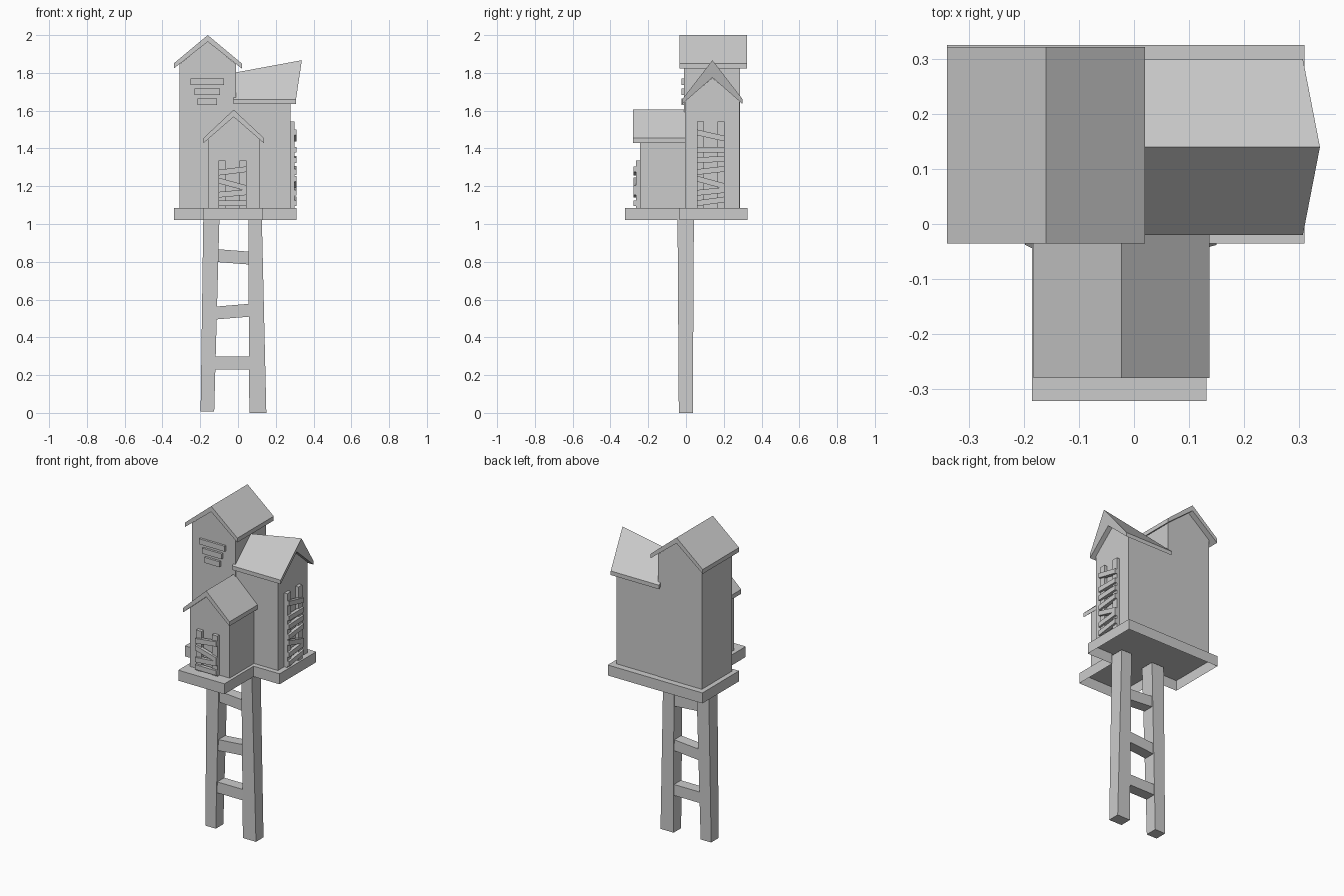
import bpy
from mathutils import Vector, Matrix

cube = bpy.data.objects.get("Cube")
if cube:
    bpy.data.objects.remove(cube)

grey = bpy.data.materials.new("plain_grey")
grey.use_nodes = True
colour = (0.6, 0.6, 0.6, 1)
grey.diffuse_color = colour
grey.node_tree.nodes["Principled BSDF"].inputs["Base Color"].default_value = colour


def loft(name, start, end, cap_start=True):
    """Join two matching loops of points into a flat-faced solid."""
    n = len(start)
    faces = [(i, (i + 1) % n, n + (i + 1) % n, n + i) for i in range(n)]
    faces.append(tuple(range(n, 2 * n)))
    if cap_start:
        faces.append(tuple(reversed(range(n))))
    mesh = bpy.data.meshes.new(name)
    mesh.from_pydata([tuple(p) for p in list(start) + list(end)], [], faces)
    mesh.materials.append(grey)
    # Turn the faces outward when the loops run the other way round
    axis = Vector(end[0]) - Vector(start[0])
    normal = mesh.polygons[n].normal
    if normal.dot(axis) < 0:
        mesh.flip_normals()
    obj = bpy.data.objects.new(name, mesh)
    bpy.context.collection.objects.link(obj)
    return obj


def box(name, x, y, z):
    rect = [(x[0], y[0]), (x[1], y[0]), (x[1], y[1]), (x[0], y[1])]
    return loft(name, [(*p, z[0]) for p in rect], [(*p, z[1]) for p in rect])


def gable(centre, half, floor, eave, peak):
    """House-shaped outline: (across, height) points."""
    return [(centre - half, floor), (centre + half, floor), (centre + half, eave),
            (centre, peak), (centre - half, eave)]


def chevron(centre, half, under, eave, inner, peak):
    """Outline of a folded roof sheet."""
    return [(centre - half, under), (centre, inner), (centre + half, under),
            (centre + half, eave), (centre, peak), (centre - half, eave)]


def along_y(name, outline, y0, y1):
    return loft(name, [(a, y0, h) for a, h in outline], [(a, y1, h) for a, h in outline])


def along_x(name, outline, x0, x1):
    return loft(name, [(x0, a, h) for a, h in outline], [(x1, a, h) for a, h in outline])


FLOOR = 1.085

# T-shaped platform, open underneath
plan = [(-0.34, -0.035), (-0.185, -0.035), (-0.185, -0.322), (0.132, -0.322),
        (0.132, -0.035), (0.31, -0.035), (0.31, 0.325), (-0.34, 0.325)]
loft("platform", [(*p, 1.02) for p in plan], [(*p, FLOOR) for p in plan], False)

# Tall tower
along_y("tall_tower", gable(-0.16, 0.15, FLOOR, 1.845, 1.967), -0.01, 0.287)
along_y("tall_roof", chevron(-0.16, 0.18, 1.823, 1.85, 1.965, 2.0), -0.035, 0.322)

# Small front tower
along_y("front_tower", gable(-0.023, 0.136, FLOOR, 1.452, 1.568), -0.243, 0.0)
along_y("front_roof", chevron(-0.023, 0.16, 1.428, 1.455, 1.567, 1.605), -0.28, 0.0)

# Side tower, whose roof ridge sweeps up and out
along_x("side_tower", gable(0.14, 0.144, FLOOR, 1.65, 1.774), -0.02, 0.277)
side = chevron(0.14, 0.16, 1.635, 1.66, 1.775, 1.8)
tip = [(0.307, a, h) for a, h in side]
tip[4] = (0.338, 0.14, 1.867)
loft("side_roof", [(-0.025, a, h) for a, h in side], tip)


# Boarded windows: two posts with crooked slats
def boards(name, place, posts, top, slats, width=0.035):
    def slab(part, points, d0, d1):
        loft(part, [place(a, d0, h) for a, h in points], [place(a, d1, h) for a, h in points])
    for i, a in enumerate(posts):
        slab(f"{name}_post_{i + 1}",
             [(a, FLOOR), (a + 0.037, FLOOR), (a + 0.037, top), (a, top)], 0, 0.021)
    lo, hi = posts[0], posts[1] + 0.037
    for i, (left, right) in enumerate(slats):
        w = width / 2
        slab(f"{name}_slat_{i + 1}",
             [(lo, left - w), (hi, right - w), (hi, right + w), (lo, left + w)], 0.012, 0.034)


boards("front_window", lambda a, d, h: (a, -0.243 - d, h), (-0.103, 0.007), 1.335,
       [(1.272, 1.29), (1.23, 1.19), (1.155, 1.168), (1.11, 1.11)], 0.03)
boards("side_window", lambda a, d, h: (0.277 + d, a, h), (0.058, 0.168), 1.543,
       [(1.485, 1.452), (1.393, 1.393), (1.338, 1.345), (1.275, 1.292),
        (1.24, 1.2), (1.165, 1.18), (1.11, 1.13)], 0.03)

# Planks nailed across the tall tower
for i, half in enumerate((0.088, 0.067, 0.052)):
    z = 1.753 - 0.053 * i
    box(f"tower_plank_{i + 1}", (-0.163 - half, -0.163 + half), (-0.024, -0.005),
        (z - 0.017, z + 0.017))


# Ladder legs, leaning slightly
def leg(name, foot, head, base):
    def ring(xs, z, y0, y1):
        return [(xs[0], y0, z), (xs[1], y0, z), (xs[1], y1, z), (xs[0], y1, z)]
    loft(name, ring(foot, base, -0.038, 0.036), ring(head, 1.08, -0.045, 0.042))


leg("left_leg", (0.06, 0.15), (0.054, 0.125), 0.0)
leg("right_leg", (-0.198, -0.126), (-0.183, -0.097), 0.008)

# Crooked rungs
for i, (a, b) in enumerate([(0.265, 0.265), (0.527, 0.545), (0.835, 0.818)]):
    along_y(f"rung_{i + 1}", [(-0.14, a - 0.034), (0.08, b - 0.034),
                              (0.08, b + 0.034), (-0.14, a + 0.034)], -0.034, 0.034)
